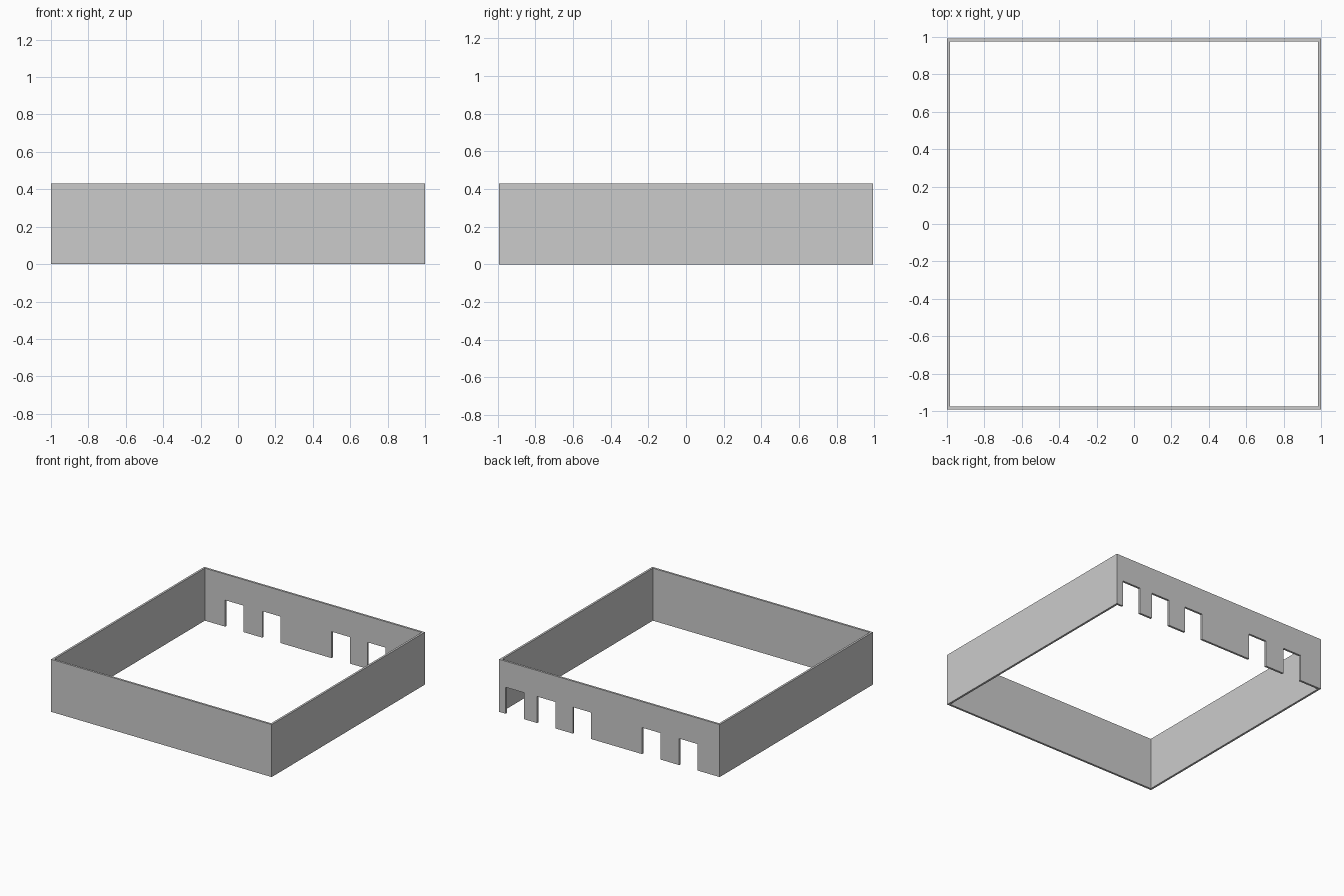
import bpy, bmesh

if "Cube" in bpy.data.objects:
    bpy.data.objects.remove(bpy.data.objects["Cube"])

HALF_X, HALF_Y, HEIGHT = 1.0, 0.992, 0.43
THICK = 0.017
DOOR_W, DOOR_H = 0.166, 0.217
DOOR_CENTRES = (-0.716, -0.379, 0.248, 0.573, 0.857)


def make_object(name, bm):
    bmesh.ops.recalc_face_normals(bm, faces=bm.faces)
    mesh = bpy.data.meshes.new(name)
    bm.to_mesh(mesh)
    bm.free()
    obj = bpy.data.objects.new(name, mesh)
    bpy.context.collection.objects.link(obj)
    return obj


def ring(bm, hx, hy, z):
    return [bm.verts.new((sx * hx, sy * hy, z))
            for sx, sy in ((-1, -1), (1, -1), (1, 1), (-1, 1))]


# Perimeter walls: one closed rectangular tube, open at top and bottom
bm = bmesh.new()
loops = [ring(bm, HALF_X, HALF_Y, 0),
         ring(bm, HALF_X, HALF_Y, HEIGHT),
         ring(bm, HALF_X - THICK, HALF_Y - THICK, HEIGHT),
         ring(bm, HALF_X - THICK, HALF_Y - THICK, 0)]
for k in range(4):
    a, b = loops[k], loops[(k + 1) % 4]
    for i in range(4):
        j = (i + 1) % 4
        bm.faces.new((a[i], a[j], b[j], b[i]))
walls = make_object("perimeter_walls", bm)

# Doorway cutters along the back wall
bm = bmesh.new()
for x in DOOR_CENTRES:
    box = bmesh.ops.create_cube(bm, size=1)["verts"]
    bmesh.ops.scale(bm, vec=(DOOR_W, 0.1, DOOR_H * 2), verts=box)
    bmesh.ops.translate(bm, vec=(x, HALF_Y - THICK / 2, 0), verts=box)
cutter = make_object("doorway_cutter", bm)
cutter.hide_render = True

# Cut the doorways and drop the helper
mod = walls.modifiers.new("doorways", 'BOOLEAN')
mod.operation = 'DIFFERENCE'
mod.solver = 'EXACT'
mod.object = cutter
bpy.context.view_layer.objects.active = walls
walls.select_set(True)
bpy.ops.object.modifier_apply(modifier=mod.name)
bpy.data.objects.remove(cutter, do_unlink=True)
